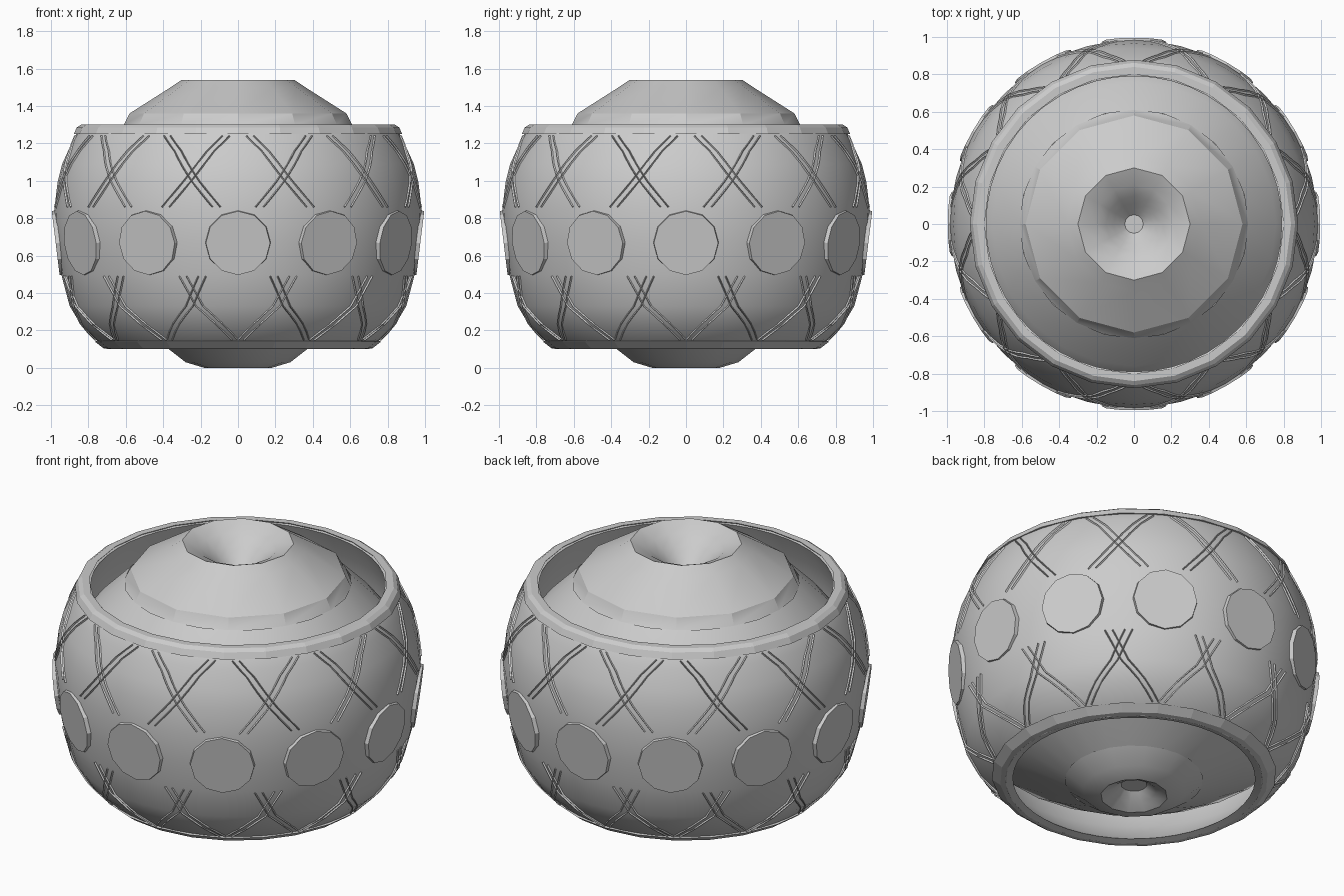
import bpy, bmesh, math
from mathutils import Vector, Matrix

if "Cube" in bpy.data.objects:
    bpy.data.objects.remove(bpy.data.objects["Cube"])

grey = bpy.data.materials.new("plain_grey")
grey.diffuse_color = (0.6, 0.6, 0.6, 1)
grey.use_nodes = True
grey.node_tree.nodes["Principled BSDF"].inputs["Base Color"].default_value = grey.diffuse_color


def finish(name, bm, smooth=None):
    bmesh.ops.recalc_face_normals(bm, faces=bm.faces)
    me = bpy.data.meshes.new(name)
    bm.to_mesh(me)
    bm.free()
    me.materials.append(grey)
    ob = bpy.data.objects.new(name, me)
    bpy.context.collection.objects.link(ob)
    if smooth:
        bpy.ops.object.select_all(action='DESELECT')
        ob.select_set(True)
        bpy.context.view_layer.objects.active = ob
        bpy.ops.object.shade_smooth_by_angle(angle=math.radians(smooth))
    return ob


def lathe(name, profile, sides, closed=False, smooth=None):
    """Spin an (r, z) profile round the z axis."""
    bm = bmesh.new()
    rings = []
    for r, z in profile:
        if r == 0:
            rings.append([bm.verts.new((0, 0, z))] * sides)
        else:
            rings.append([bm.verts.new((r * math.cos(2 * math.pi * i / sides),
                                        r * math.sin(2 * math.pi * i / sides), z))
                          for i in range(sides)])
    pairs = list(zip(rings, rings[1:]))
    if closed:
        pairs.append((rings[-1], rings[0]))
    for a, b in pairs:
        for i in range(sides):
            j = (i + 1) % sides
            quad = list(dict.fromkeys([a[i], a[j], b[j], b[i]]))
            bm.faces.new(quad)
    return finish(name, bm, smooth)


# Outer shell, open at the top and bottom
outer = [(0.69, 0.10), (0.76, 0.15), (0.84, 0.23), (0.90, 0.33), (0.945, 0.50),
         (0.97, 0.67), (0.983, 0.84), (0.965, 0.99), (0.94, 1.09), (0.89, 1.20),
         (0.85, 1.28), (0.83, 1.30)]
inner = [(0.79, 1.29), (0.85, 1.16), (0.90, 1.0), (0.92, 0.75), (0.88, 0.45),
         (0.80, 0.27), (0.72, 0.17), (0.65, 0.11)]
lathe("outer_shell", outer + inner, 48, closed=True, smooth=25)


def shell_r(z):
    for (r0, z0), (r1, z1) in zip(outer, outer[1:]):
        if z <= z1:
            return r0 + (r1 - r0) * (z - z0) / (z1 - z0)
    return outer[-1][0]


# Thin rims around the shell openings
lathe("top_rim", [(0.84, 1.25), (0.878, 1.25), (0.862, 1.285), (0.84, 1.30), (0.80, 1.30)],
      24, closed=True)
lathe("bottom_rim", [(0.69, 0.10), (0.72, 0.105), (0.765, 0.14), (0.74, 0.15)],
      24, closed=True)

# Rounded inner core, mostly hidden by the shell
lathe("inner_core", [(0.37, 0.10), (0.60, 0.22), (0.80, 0.34), (0.90, 0.50), (0.91, 0.75),
                     (0.88, 1.00), (0.76, 1.15), (0.61, 1.30)], 24, smooth=40)

# Faceted cap with a stepped pit
lathe("core_cap", [(0.63, 1.28), (0.61, 1.30), (0.58, 1.36), (0.36, 1.50), (0.30, 1.54),
                   (0.21, 1.50), (0.15, 1.45), (0.11, 1.41), (0.08, 1.38), (0.05, 1.35),
                   (0, 1.35)], 12, smooth=25)

# Small faceted foot with a recess underneath
lathe("foot", [(0.40, 0.12), (0.37, 0.10), (0.28, 0.03), (0.18, 0.00), (0.12, 0.03),
               (0.07, 0.07), (0, 0.07)], 12, smooth=25)

# Twelve flat round facets round the middle
bm = bmesh.new()
for k in range(12):
    place = (Matrix.Rotation(math.radians(30 * k), 4, 'Z')
             @ Matrix.Translation((0.95, 0, 0.67))
             @ Matrix.Rotation(math.radians(97), 4, 'Y'))
    bmesh.ops.create_cone(bm, cap_ends=True, segments=12, radius1=0.178, radius2=0.172,
                          depth=0.05, matrix=place)
finish("round_facets", bm)


def strip(bm, path, width=0.011, height=0.007):
    """Thin raised bar following (degrees, z) points on the shell."""
    pts = []
    for (a0, z0), (a1, z1) in zip(path, path[1:]):
        for s in range(4):
            t = s / 4
            pts.append((a0 + (a1 - a0) * t, z0 + (z1 - z0) * t))
    pts.append(path[-1])
    pos, out = [], []
    for a, z in pts:
        d = Vector((math.cos(math.radians(a)), math.sin(math.radians(a)), 0))
        slope = (shell_r(z + 0.03) - shell_r(z - 0.03)) / 0.06 if 0.14 < z < 1.26 else 0
        n = (d - Vector((0, 0, slope))).normalized()
        pos.append(d * shell_r(z) + Vector((0, 0, z)))
        out.append(n)
    rings = []
    for i, (p, n) in enumerate(zip(pos, out)):
        along = pos[min(i + 1, len(pos) - 1)] - pos[max(i - 1, 0)]
        side = along.cross(n).normalized() * width
        rings.append([bm.verts.new(p + side - n * 0.015), bm.verts.new(p + n * height),
                      bm.verts.new(p - side - n * 0.015)])
    for a, b in zip(rings, rings[1:]):
        for i in range(3):
            j = (i + 1) % 3
            bm.faces.new((a[i], a[j], b[j], b[i]))
    bm.faces.new(rings[0])
    bm.faces.new(rings[-1])


# Crossing ridges above and below the round facets
bm = bmesh.new()
for k in range(12):
    c = 15 + 30 * k
    for m in (1, -1):
        for shift in (0, 2.5):
            strip(bm, [(c + m * (7 + shift), 0.86), (c + m * shift, 1.00),
                       (c - m * (7 - shift), 1.16), (c - m * (12 - shift), 1.24)])
            strip(bm, [(c + m * (2 + shift), 0.49), (c - m * (3 - shift), 0.33),
                       (c - m * (15 - shift), 0.15)])
finish("lattice_ridges", bm)
